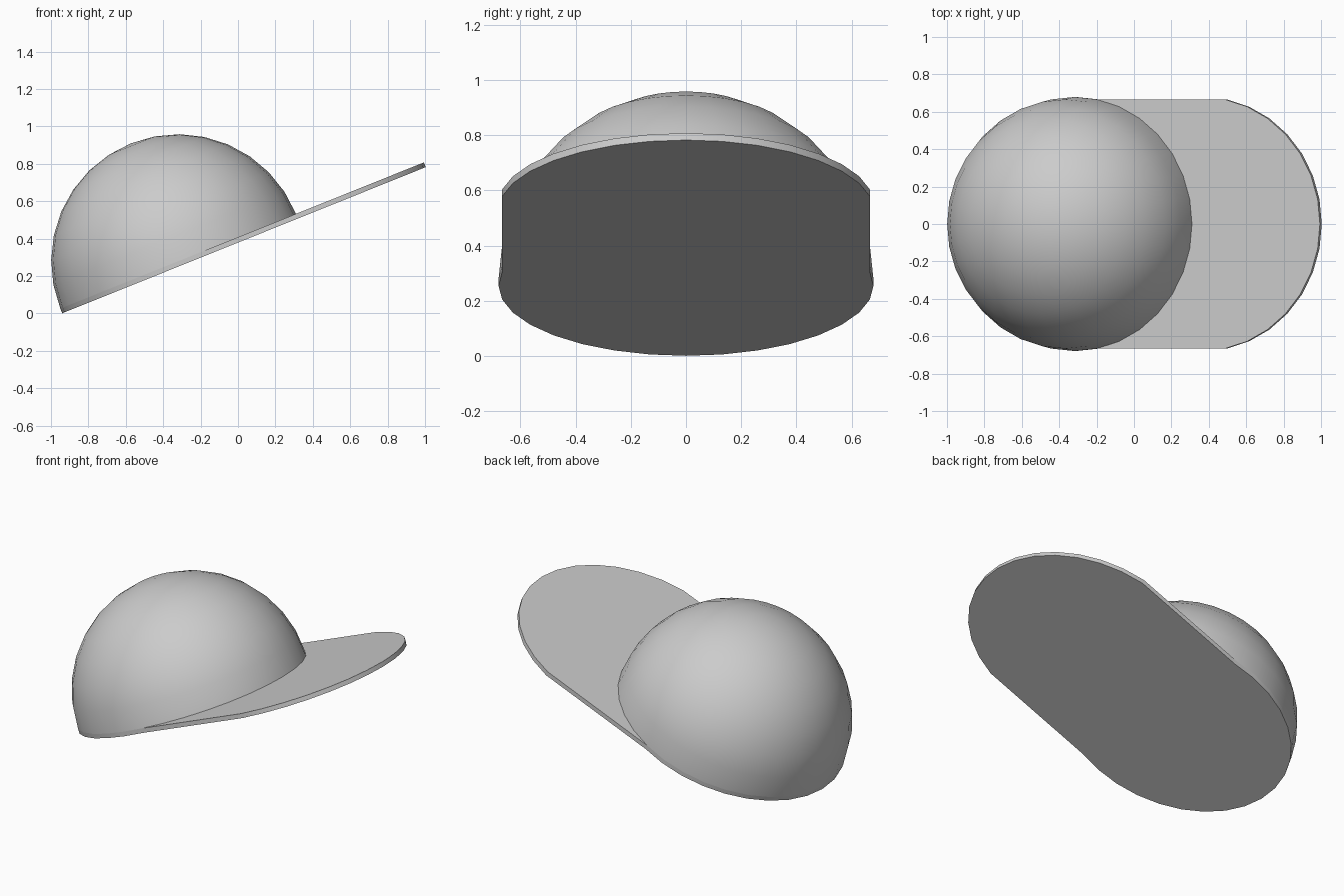
import bpy, bmesh
from math import sin, cos, pi, radians
from mathutils import Matrix

if "Cube" in bpy.data.objects:
    bpy.data.objects.remove(bpy.data.objects["Cube"])

SEG, RINGS = 32, 8        # crown resolution
R = 0.679                 # crown radius
T = 0.027                 # brim thickness
REACH = 0.737             # brim arc centre, ahead of the crown centre
TILT = Matrix.Translation((-0.32, 0, 0.279)) @ Matrix.Rotation(radians(-21.9), 4, 'Y')


def finish(bm, name):
    bmesh.ops.recalc_face_normals(bm, faces=bm.faces)
    bm.transform(TILT)
    me = bpy.data.meshes.new(name)
    bm.to_mesh(me)
    bm.free()
    ob = bpy.data.objects.new(name, me)
    bpy.context.collection.objects.link(ob)
    bpy.ops.object.select_all(action='DESELECT')
    ob.select_set(True)
    bpy.context.view_layer.objects.active = ob
    bpy.ops.object.shade_smooth_by_angle(angle=radians(30))
    return ob


def rim(k, x=0.0, z=0.0):
    a = 2 * pi * k / SEG
    return (x + R * cos(a), R * sin(a), z)


# Crown: upper half of a sphere, open underneath
bm = bmesh.new()
bmesh.ops.create_uvsphere(bm, u_segments=SEG, v_segments=RINGS * 2, radius=R)
bmesh.ops.delete(bm, geom=[v for v in bm.verts if v.co.z < -0.01], context='VERTS')
finish(bm, "crown")

# Brim and base: long rounded outline, topped only in front of the crown
bm = bmesh.new()
front = range(-7, 8)
back = range(7, 26)
outline = [rim(k, REACH) for k in front] + [rim(k) for k in back]
top = [bm.verts.new(p) for p in outline]
bottom = [bm.verts.new((x, y, z - T)) for x, y, z in outline]
n = len(outline)
for i in range(n):
    j = (i + 1) % n
    bm.faces.new((bottom[i], bottom[j], top[j], top[i]))
bm.faces.new(bottom)
# brim top, in strips from the crown seam to the brim edge
m = len(front)
seam = [top[-1]] + [bm.verts.new(rim(k)) for k in front[1:-1]] + [top[m]]
for i in range(m - 1):
    bm.faces.new((seam[i], top[i], top[i + 1], seam[i + 1]))
finish(bm, "brim_and_base")
